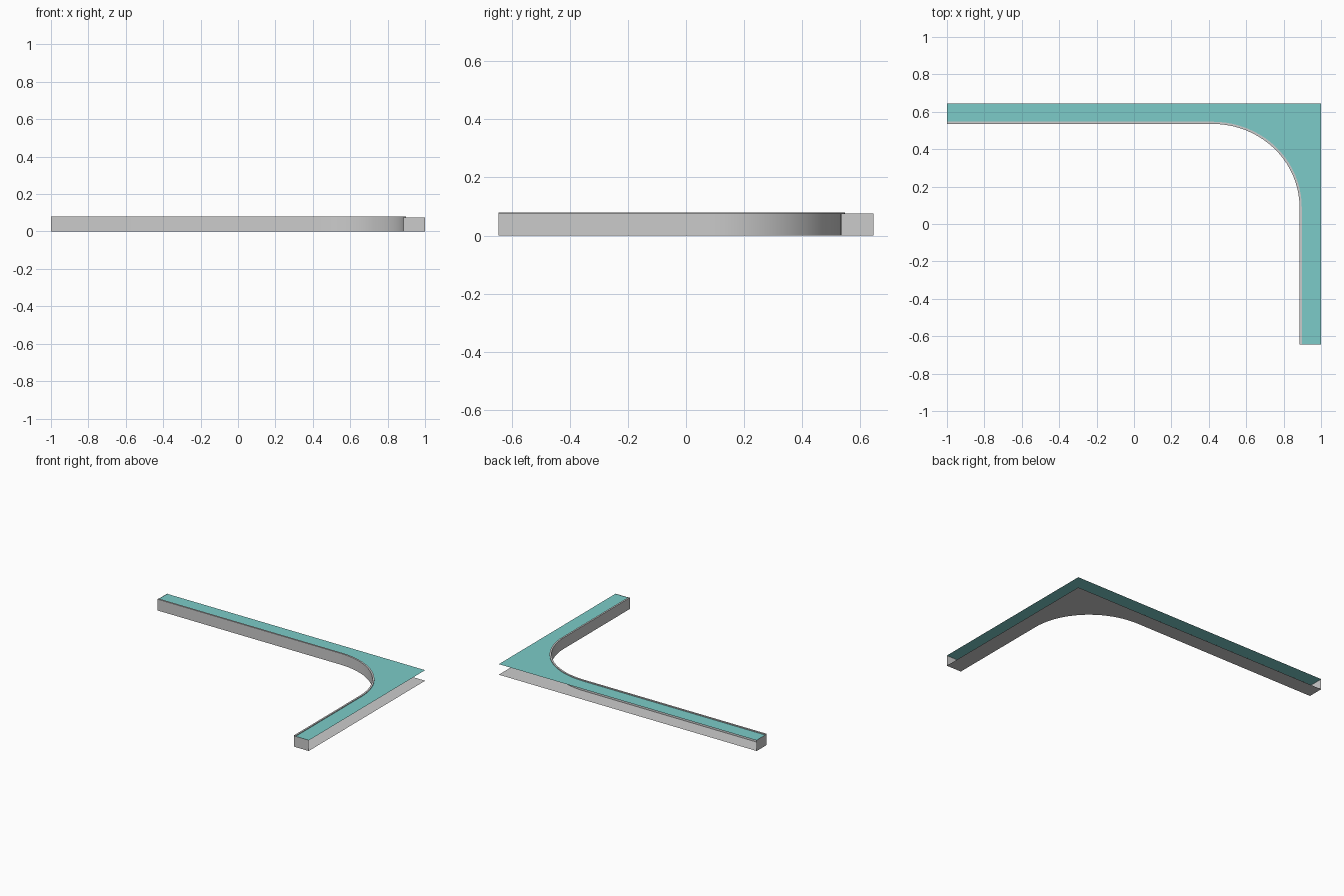
import bpy, bmesh, math

if "Cube" in bpy.data.objects:
    bpy.data.objects.remove(bpy.data.objects["Cube"])

BACK, RIGHT, LEFT, FRONT = 0.645, 1.0, -1.0, -0.645
WALL_Y, WALL_X = 0.535, 0.885      # inner faces of the two arms
CX, CY = 0.42, 0.09                # centre of the inside corner curve
TOP, WATER = 0.079, 0.074


def inner_path(d):
    """L-shaped inner line, moved d towards the outside."""
    pts = [(LEFT, WALL_Y + d)]
    n = 20
    for i in range(n + 1):
        a = math.pi / 2 * (1 - i / n)
        pts.append((CX + (WALL_X + d - CX) * math.cos(a),
                    CY + (WALL_Y + d - CY) * math.sin(a)))
    return pts + [(WALL_X + d, FRONT)]


def finish(name, bm, mat=None):
    me = bpy.data.meshes.new(name)
    bm.to_mesh(me)
    bm.free()
    ob = bpy.data.objects.new(name, me)
    bpy.context.collection.objects.link(ob)
    if mat:
        me.materials.append(mat)
    bpy.ops.object.select_all(action='DESELECT')
    ob.select_set(True)
    bpy.context.view_layer.objects.active = ob
    bpy.ops.object.shade_smooth_by_angle(angle=math.radians(35))
    return ob


def sheet(name, z, d, mat=None, up=True):
    """Flat sheet between the inner line and the square outer corner."""
    bm = bmesh.new()
    pts = inner_path(d)
    mid = len(pts) // 2
    outer = [(LEFT, BACK)] + [(RIGHT, BACK)] * (len(pts) - 2) + [(RIGHT, FRONT)]
    outer = [(p[0], BACK) if 0 < i <= 1 else (RIGHT, p[1]) if i == len(pts) - 2 else o
             for i, (p, o) in enumerate(zip(pts, outer))]
    a = [bm.verts.new((*p, z)) for p in pts]
    b = [bm.verts.new((*p, z)) for p in outer]
    for i in range(len(a) - 1):
        bm.faces.new((a[i], a[i + 1], b[i + 1], b[i]))
    bmesh.ops.remove_doubles(bm, verts=bm.verts, dist=1e-5)
    for f in bm.faces:
        f.normal_update()
        if (f.normal.z > 0) != up:
            f.normal_flip()
    return finish(name, bm, mat)


def sweep(name, rails):
    """Skin a list of equally long 3D rails."""
    bm = bmesh.new()
    rows = [[bm.verts.new(p) for p in r] for r in rails]
    for r, s in zip(rows, rows[1:]):
        for i in range(len(r) - 1):
            bm.faces.new((r[i], s[i], s[i + 1], r[i + 1]))
    return finish(name, bm)


# water surface
water_mat = bpy.data.materials.new("water")
water_mat.diffuse_color = (0.2, 0.6, 0.58, 0.9)
water_mat.use_nodes = True
water_mat.node_tree.nodes["Principled BSDF"].inputs["Base Color"].default_value = water_mat.diffuse_color
sheet("water_surface", WATER, 0.012, water_mat)

# channel floor, open along the two outer sides
sheet("channel_floor", 0.0, 0.0, up=False)

# curved inner wall with a thin raised lip
profile = [(0, 0), (0, TOP), (0.012, TOP), (0.012, WATER)]
sweep("inner_wall", [[(x, y, z) for x, y in inner_path(d)] for d, z in profile])

# closed ends of both arms
sweep("left_end", [[(LEFT, WALL_Y, z), (LEFT, BACK, z)] for z in (0, 0.076)])
sweep("front_end", [[(WALL_X, FRONT, z), (RIGHT, FRONT, z)] for z in (0, 0.076)])
